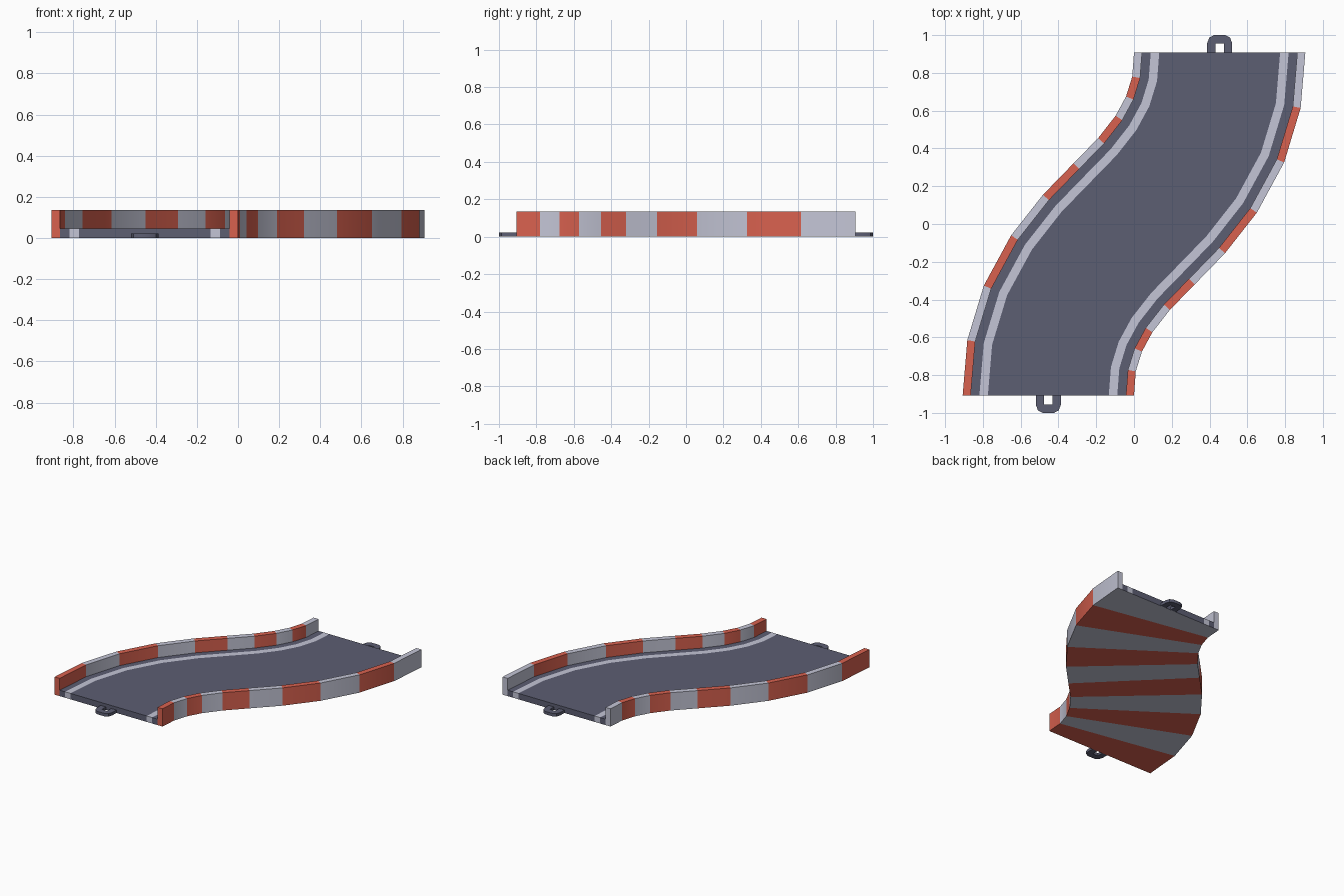
import bpy
import bmesh
from mathutils import Vector

cube = bpy.data.objects.get("Cube")
if cube:
    bpy.data.objects.remove(cube)


def material(name, rgb):
    m = bpy.data.materials.new(name)
    m.use_nodes = True
    m.diffuse_color = (*rgb, 1)
    m.node_tree.nodes["Principled BSDF"].inputs["Base Color"].default_value = (*rgb, 1)
    return m


RED, WHITE, ROAD = range(3)
MATERIALS = [material("barrier red", (0.69, 0.12, 0.078)),
             material("pale grey", (0.55, 0.56, 0.67)),
             material("asphalt grey", (0.107, 0.112, 0.171))]

# Right edge of the S bend; the left edge is the same curve turned half round
RIGHT = [Vector(p) for p in (
    (0, -0.907), (0.007, -0.78), (0.042, -0.675), (0.097, -0.573),
    (0.19, -0.455), (0.32, -0.32), (0.482, -0.155), (0.65, 0.06),
    (0.795, 0.326), (0.88, 0.615), (0.907, 0.907))]
LEFT = [-p for p in reversed(RIGHT)]
HALF, WALL, LINE_OUT, LINE_IN = 0.4535, 0.411, 0.365, 0.32
DECK, TOP = 0.045, 0.135


def finish(name, bm):
    bmesh.ops.recalc_face_normals(bm, faces=bm.faces)
    mesh = bpy.data.meshes.new(name)
    bm.to_mesh(mesh)
    bm.free()
    for m in MATERIALS:
        mesh.materials.append(m)
    obj = bpy.data.objects.new(name, mesh)
    bpy.context.collection.objects.link(obj)
    bpy.ops.object.select_all(action='DESELECT')
    obj.select_set(True)
    bpy.context.view_layer.objects.active = obj
    bpy.ops.object.shade_smooth_by_angle(angle=0.6)
    return obj


def sweep(name, profile, hidden, colour=None):
    """Sweep a closed profile of (offset, height) along the bend.
    Hidden edges get no faces; striped unless a colour is given."""
    bm = bmesh.new()
    rings = []
    for a, b in zip(LEFT, RIGHT):
        mid, side = (a + b) / 2, (b - a).normalized()
        rings.append([bm.verts.new((*(mid + side * u), z)) for u, z in profile])
    n = len(profile)
    for i in range(len(rings) - 1):
        for k in range(n):
            if k in hidden:
                continue
            j = (k + 1) % n
            f = bm.faces.new((rings[i][k], rings[i][j], rings[i + 1][j], rings[i + 1][k]))
            underside = profile[k][1] == profile[j][1] == 0
            striped = colour is None or underside
            f.material_index = (RED, WHITE)[i % 2] if striped else colour
    for ring, cap in ((rings[0], RED), (rings[-1], WHITE)):
        f = bm.faces.new(ring)
        f.material_index = cap if colour is None else colour
    # Keep the outward direction correct where hidden edges leave gaps
    return finish(name, bm)


# Striped barriers, gutters and edge lines on both sides
for side, s in (("right", -1), ("left", 1)):
    sweep(side + "_barrier",
          [(s * WALL, 0), (s * HALF, 0), (s * HALF, TOP), (s * WALL, TOP), (s * WALL, DECK)], {4})
    for part, inner, outer, colour in (("gutter", LINE_OUT, WALL, ROAD),
                                       ("edge_line", LINE_IN, LINE_OUT, WHITE)):
        sweep(side + "_" + part,
              [(s * inner, 0), (s * outer, 0), (s * outer, DECK), (s * inner, DECK)],
              {1, 3}, colour)

# Main road deck
sweep("road_deck", [(-LINE_IN, 0), (LINE_IN, 0), (LINE_IN, DECK), (-LINE_IN, DECK)], {1, 3}, ROAD)


# Connector loops at both ends
def connector(name, s):
    outer = [(0.066, 0), (0.066, 0.05), (0.055, 0.08), (0.03, 0.093)]
    inner = [(0.022, 0), (0.022, 0.025), (0.022, 0.048), (0.011, 0.048)]
    outer += [(-x, y) for x, y in reversed(outer)]
    inner += [(-x, y) for x, y in reversed(inner)]
    bm = bmesh.new()

    def row(points, z):
        return [bm.verts.new((s * (0.4535 + x), s * (0.907 + y), z)) for x, y in points]

    loops = [row(outer, 0), row(outer, 0.022), row(inner, 0.022), row(inner, 0)]
    for k in range(4):
        a, b = loops[k], loops[(k + 1) % 4]
        for i in range(len(outer) - 1):
            bm.faces.new((a[i], a[i + 1], b[i + 1], b[i]))
    for i in (0, -1):
        bm.faces.new([loop[i] for loop in loops])
    for f in bm.faces:
        f.material_index = ROAD
    finish(name, bm)


connector("front_connector", -1)
connector("back_connector", 1)
